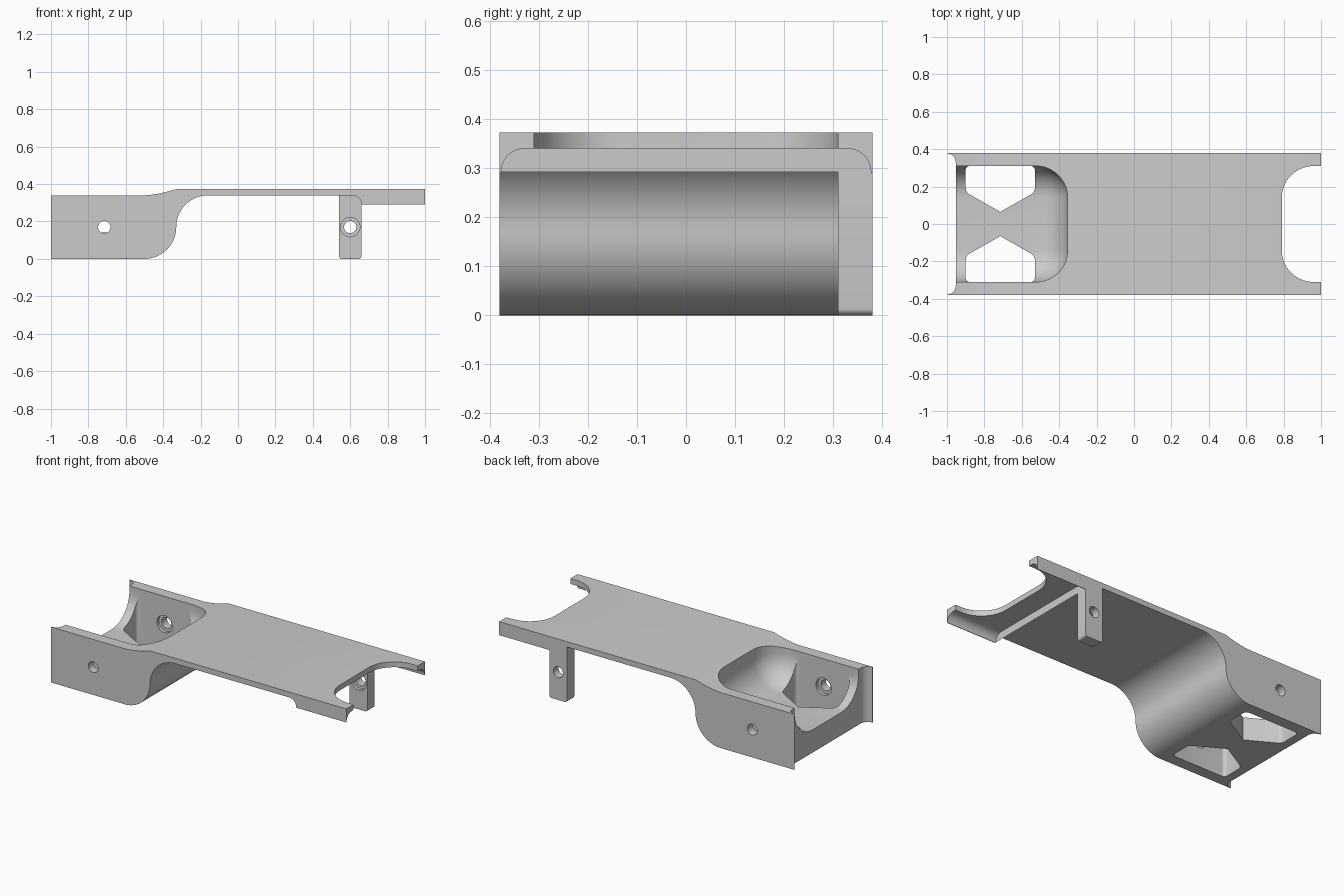
import bpy, bmesh, math

if "Cube" in bpy.data.objects:
    bpy.data.objects.remove(bpy.data.objects["Cube"])

grey = bpy.data.materials.new("light_grey")
grey.diffuse_color = (0.6, 0.6, 0.6, 1)
grey.use_nodes = True
grey.node_tree.nodes["Principled BSDF"].inputs["Base Color"].default_value = grey.diffuse_color


def arc(cx, cy, r, a0, a1, n=14):
    """Points on an arc, angles in degrees."""
    return [(cx + r * math.cos(math.radians(a0 + (a1 - a0) * i / n)),
             cy + r * math.sin(math.radians(a0 + (a1 - a0) * i / n))) for i in range(n + 1)]


def finish(bm, name):
    bmesh.ops.recalc_face_normals(bm, faces=bm.faces)
    me = bpy.data.meshes.new(name)
    bm.to_mesh(me)
    bm.free()
    ob = bpy.data.objects.new(name, me)
    bpy.context.collection.objects.link(ob)
    me.materials.append(grey)
    return ob


def prism(name, pts, axis, lo, hi, round_at=(), radius=0.02):
    """Extrude a 2D outline along an axis; round the listed corners."""
    place = {'x': lambda a, b, t: (t, a, b),
             'y': lambda a, b, t: (a, t, b),
             'z': lambda a, b, t: (a, b, t)}[axis]
    bm = bmesh.new()
    low = [bm.verts.new(place(a, b, lo)) for a, b in pts]
    top = [bm.verts.new(place(a, b, hi)) for a, b in pts]
    n = len(pts)
    bm.faces.new(low)
    bm.faces.new(top[::-1])
    for i in range(n):
        j = (i + 1) % n
        bm.faces.new((low[i], top[i], top[j], low[j]))
    bmesh.ops.recalc_face_normals(bm, faces=bm.faces)
    if round_at:
        edges = [bm.edges.get((low[i], top[i])) for i in round_at]
        bmesh.ops.bevel(bm, geom=edges, offset=radius, segments=5, profile=0.5, affect='EDGES')
    return finish(bm, name)


def cut(target, cutter):
    bpy.context.view_layer.objects.active = target
    mod = target.modifiers.new("cut", 'BOOLEAN')
    mod.operation = 'DIFFERENCE'
    mod.solver = 'EXACT'
    mod.object = cutter
    bpy.ops.object.modifier_apply(modifier=mod.name)
    bpy.data.objects.remove(cutter)


def bolt_hole(target, x, side):
    """Through hole in a side wall, with a counterbore on the inner face."""
    for r, y0, y1 in ((0.033, 0.25, 0.5), (0.052, 0.24, 0.33)):
        lo, hi = sorted((side * y0, side * y1))
        cut(target, prism("hole", arc(x, 0.17, r, 0, 360, 32)[:-1], 'y', lo, hi))


# Body: side profile with S-curved underside, extruded across the width
ramp = [(-0.33 - 0.17 * i / 8, 0.34 + 0.033 * (1 - i / 8) ** 1.6) for i in range(9)]
profile = ([(-1, 0)] + arc(-0.5, 0.17, 0.17, -90, 0)
           + arc(-0.16, 0.17, 0.17, 180, 90)[1:]
           + arc(0.613, 0.293, 0.047, 90, 0)
           + [(0.66, 0.29), (1, 0.29), (1, 0.373)] + ramp + [(-1, 0.34)])
body = prism("bracket_body", profile, 'y', -0.38, 0.38)

# Hollow under the right end, leaving thin filleted side lips
under = ([(-0.377, 0.2)] + arc(-0.33, 0.293, 0.047, 180, 90)
         + arc(0.33, 0.293, 0.047, 90, 0) + [(0.377, 0.2)])
cut(body, prism("under_cut", under, 'x', 0.66, 1.1))

# Rounded notch in the right end
notch = ([(1.1, -0.31), (1.1, 0.31)] + arc(0.96, 0.14, 0.17, 90, 180)
         + arc(0.96, -0.14, 0.17, 180, 270))
cut(body, prism("end_notch", notch, 'z', 0.1, 0.6))

# Recess in the left end between the side lips
recess = ([(-1.1, -0.377)] + arc(-1.0, -0.33, 0.047, -90, 0)
          + arc(-1.0, 0.33, 0.047, 0, 90) + [(-1.1, 0.377)])
cut(body, prism("end_recess", recess, 'z', -0.1, 0.6))

# Pocket with rounded floor, open towards the left end
bm = bmesh.new()
bmesh.ops.create_cube(bm, size=1)
for v in bm.verts:
    v.co = (-0.355 if v.co.x > 0 else -1.2, 0.31 if v.co.y > 0 else -0.31,
            0.6 if v.co.z > 0 else 0.14)
rounded = [e for e in bm.edges
           if any(v.co.x > -0.5 and v.co.z < 0.3 for v in e.verts)]
bmesh.ops.bevel(bm, geom=rounded, offset=0.17, segments=14, profile=0.5, affect='EDGES')
cut(body, finish(bm, "pocket"))

# Floor windows (hourglass floor) and bolt holes in both side walls
for s in (1, -1):
    window = [(-0.9, s * 0.31), (-0.53, s * 0.31), (-0.53, s * 0.17),
              (-0.715, s * 0.065), (-0.9, s * 0.17)]
    cut(body, prism("window", window, 'z', -0.1, 0.5, (0, 1, 2, 4), 0.022))
    bolt_hole(body, -0.715, s)

# Single hanging leg at the back
leg = prism("leg", [(0.54, 0), (0.66, 0), (0.66, 0.342), (0.54, 0.342)],
            'y', 0.31, 0.38, (0, 1), 0.015)
bolt_hole(leg, 0.6, 1)

# Smooth the curves, keep the edges sharp
for ob in (body, leg):
    bpy.ops.object.select_all(action='DESELECT')
    ob.select_set(True)
    bpy.context.view_layer.objects.active = ob
    bpy.ops.object.shade_smooth_by_angle(angle=math.radians(25))
